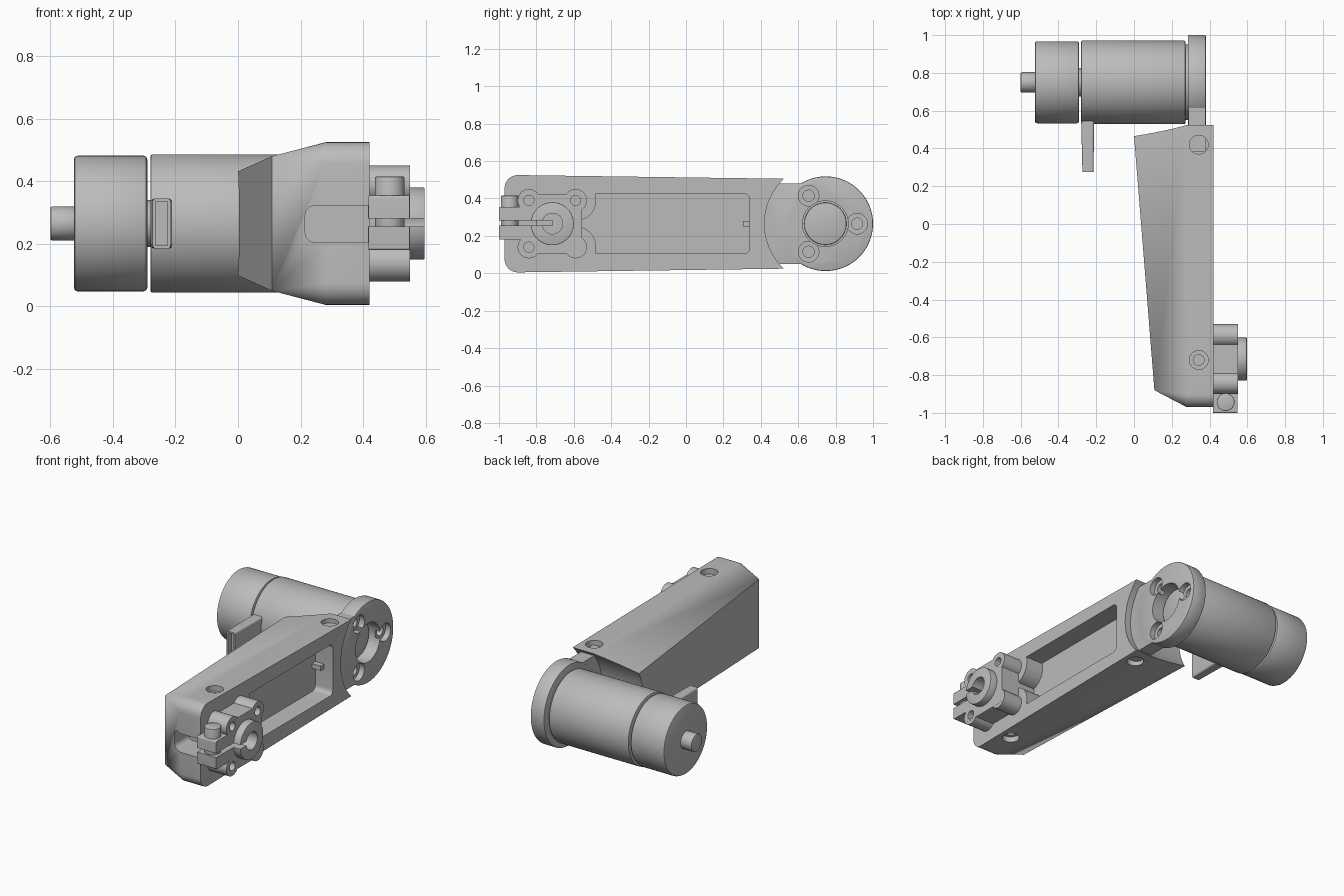
import bpy, bmesh, math
from mathutils import Matrix, Vector

if "Cube" in bpy.data.objects:
    bpy.data.objects.remove(bpy.data.objects["Cube"], do_unlink=True)

grey = bpy.data.materials.new("plain grey")
grey.use_nodes = True
GREY = (0.5, 0.5, 0.5, 1)
grey.diffuse_color = GREY
grey.node_tree.nodes["Principled BSDF"].inputs["Base Color"].default_value = GREY


def finish(name, bm):
    bmesh.ops.recalc_face_normals(bm, faces=bm.faces)
    me = bpy.data.meshes.new(name)
    bm.to_mesh(me)
    bm.free()
    me.materials.append(grey)
    ob = bpy.data.objects.new(name, me)
    bpy.context.collection.objects.link(ob)
    return ob


def rod(name, axis, start, end, a, b, r, bevel=0, r2=None, sides=64):
    """Cylinder along x (a=y, b=z) or along z (a=x, b=y)."""
    bm = bmesh.new()
    bmesh.ops.create_cone(bm, cap_ends=True, segments=sides, radius1=r,
                          radius2=r if r2 is None else r2, depth=end - start)
    if bevel:
        rims = [e for e in bm.edges if any(len(f.verts) > 4 for f in e.link_faces)]
        bmesh.ops.bevel(bm, geom=rims, offset=bevel, segments=2, profile=0.5, affect='EDGES')
    mid = (start + end) / 2
    if axis == 'x':
        m = Matrix.Translation((mid, a, b)) @ Matrix.Rotation(math.pi / 2, 4, 'Y')
    else:
        m = Matrix.Translation((a, b, mid))
    bm.transform(m)
    return finish(name, bm)


def box(name, x, y, z, bevel=0, along=0):
    """Box from ranges; bevel rounds the edges running along one axis."""
    bm = bmesh.new()
    bmesh.ops.create_cube(bm, size=1)
    for v in bm.verts:
        v.co = [r[0] if c < 0 else r[1] for r, c in zip((x, y, z), v.co)]
    if bevel:
        es = [e for e in bm.edges if abs(e.verts[0].co[along] - e.verts[1].co[along]) > 1e-5]
        bmesh.ops.bevel(bm, geom=es, offset=bevel, segments=6, profile=0.5, affect='EDGES')
    return finish(name, bm)


def combine(ob, others, op='DIFFERENCE'):
    for o in others:
        mod = ob.modifiers.new("cut", 'BOOLEAN')
        mod.operation, mod.solver, mod.object = op, 'EXACT', o
        bpy.context.view_layer.objects.active = ob
        bpy.ops.object.modifier_apply(modifier=mod.name)
        bpy.data.objects.remove(o, do_unlink=True)
    return ob


MZ = 0.265           # height of both axes
MY, HY = 0.75, -0.715  # motor axis and clamp hub axis along y

# Arm housing: tapered hull with rounded front corners
pts = []
for s in (-1, 1):
    for x in (0.28, 0.42):
        pts.append((x, 0.55, MZ + s * 0.24))
        for i in range(9):
            t = math.pi / 2 * i / 8
            pts.append((x, -0.90 - 0.07 * math.sin(t), MZ + s * (0.19 + 0.07 * math.cos(t))))
    pts.append((0.108, -0.88, MZ + s * 0.215))
    pts.append((-0.0065, 0.55, MZ + s * 0.164))
bm = bmesh.new()
for p in pts:
    bm.verts.new(p)
bmesh.ops.convex_hull(bm, input=bm.verts)
bmesh.ops.dissolve_limit(bm, angle_limit=0.02, verts=bm.verts, edges=bm.edges)
arm = finish("arm_housing", bm)

# Side pocket, its front end shaped around two bosses
pocket = box("pocket", (0.30, 0.5), (-0.56, 0.34), (0.105, 0.425), 0.03)
combine(pocket, [rod("boss", 'x', 0.2, 0.6, -0.59, MZ + s * 0.125, 0.11) for s in (-1, 1)])
cuts = [rod("end_cut", 'x', -0.3, 0.7, MY, MZ, 0.33, sides=128), pocket,
        box("front_slot", (0.215, 0.6), (-1.1, -0.80), (0.205, 0.322), 0.03, 1)]
# Countersunk screw holes, top and bottom
for y in (0.42, -0.72):
    for s in (-1, 1):
        surface = MZ + s * (0.26 - 0.0138 * (y + 0.9))
        for r, d in ((0.05, 0.035), (0.028, 0.085)):
            lo, hi = sorted((surface - s * d, surface + s * 0.05))
            cuts.append(rod("screw_hole", 'z', lo, hi, 0.343, y, r, sides=32))
combine(arm, cuts)
box("pocket_rib", (0.299, 0.36), (0.305, 0.345), (0.25, 0.28))

# Motor flange with neck into the housing
flange = rod("motor_flange", 'x', 0.285, 0.38, 0.747, MZ, 0.253, 0.006, sides=96)
combine(flange, [box("neck", (0.288, 0.379), (0.38, 0.66), (0.05, 0.48))], 'UNION')
cuts = [rod("bore", 'x', 0.2, 0.5, MY - 0.005, MZ, 0.122)]
for k in range(3):
    t = 2 * math.pi * k / 3
    y, z = 0.742 + 0.173 * math.cos(t), MZ + 0.173 * math.sin(t)
    cuts += [rod("bolt_bore", 'x', 0.345, 0.5, y, z, 0.055, sides=32),
             rod("bolt_hole", 'x', 0.30, 0.5, y, z, 0.03, sides=32)]
combine(flange, cuts)

# Motor
rod("motor_body", 'x', -0.28, 0.272, MY, MZ, 0.221, 0.006, sides=96)
rod("motor_front_ring", 'x', 0.26, 0.29, MY, MZ, 0.20)
rod("motor_pilot", 'x', 0.28, 0.31, MY - 0.005, MZ, 0.113, 0.005)
rod("motor_inner_shaft", 'x', -0.30, -0.27, MY, MZ, 0.075)
rod("motor_rear_cap", 'x', -0.525, -0.29, MY, MZ, 0.217, 0.012, sides=96)
rod("motor_rear_shaft", 'x', -0.6, -0.52, MY, MZ, 0.054, 0.005)

# Cable connector: tapered hollow shell
plug = box("cable_connector", (-0.28, -0.21), (0.275, 0.56), (0.185, 0.345), 0.012, 1)
for v in plug.data.vertices:
    if v.co.y < 0.3:
        v.co.x = -0.244 + (v.co.x + 0.245) * 0.83
combine(plug, [box("socket", (-0.263, -0.226), (0.2, 0.31), (0.195, 0.335))])

# Output clamp: square core with four lobes, ears and hub
clamp = box("output_clamp", (0.415, 0.55), (HY - 0.16, HY + 0.16), (MZ - 0.16, MZ + 0.16))
corners = [(HY + a * 0.125, MZ + b * 0.125) for a in (-1, 1) for b in (-1, 1)]
combine(clamp, [rod("lobe", 'x', 0.416, 0.5495, y, z, 0.06, sides=48) for y, z in corners]
        + [box("ears", (0.417, 0.549), (-1.0, -0.8), (0.18, 0.355), 0.008)]
        + [rod("hub", 'x', 0.418, 0.597, HY, MZ, 0.115, 0.004)], 'UNION')
combine(clamp, [rod("hub_bore", 'x', 0.44, 0.7, HY, MZ, 0.055)]
        + [rod("lobe_hole", 'x', 0.44, 0.7, y, z, 0.027, sides=32) for y, z in corners]
        + [box("slit", (0.4, 0.7), (-1.1, HY), (0.255, 0.281))])
rod("clamp_bolt", 'z', 0.20, 0.415, 0.485, -0.943, 0.047, 0.004, sides=48)

# Smooth shading with sharp edges kept
bpy.ops.object.select_all(action='DESELECT')
for ob in bpy.context.scene.objects:
    if ob.type == 'MESH':
        ob.select_set(True)
        bpy.context.view_layer.objects.active = ob
bpy.ops.object.shade_smooth_by_angle(angle=math.radians(30))
